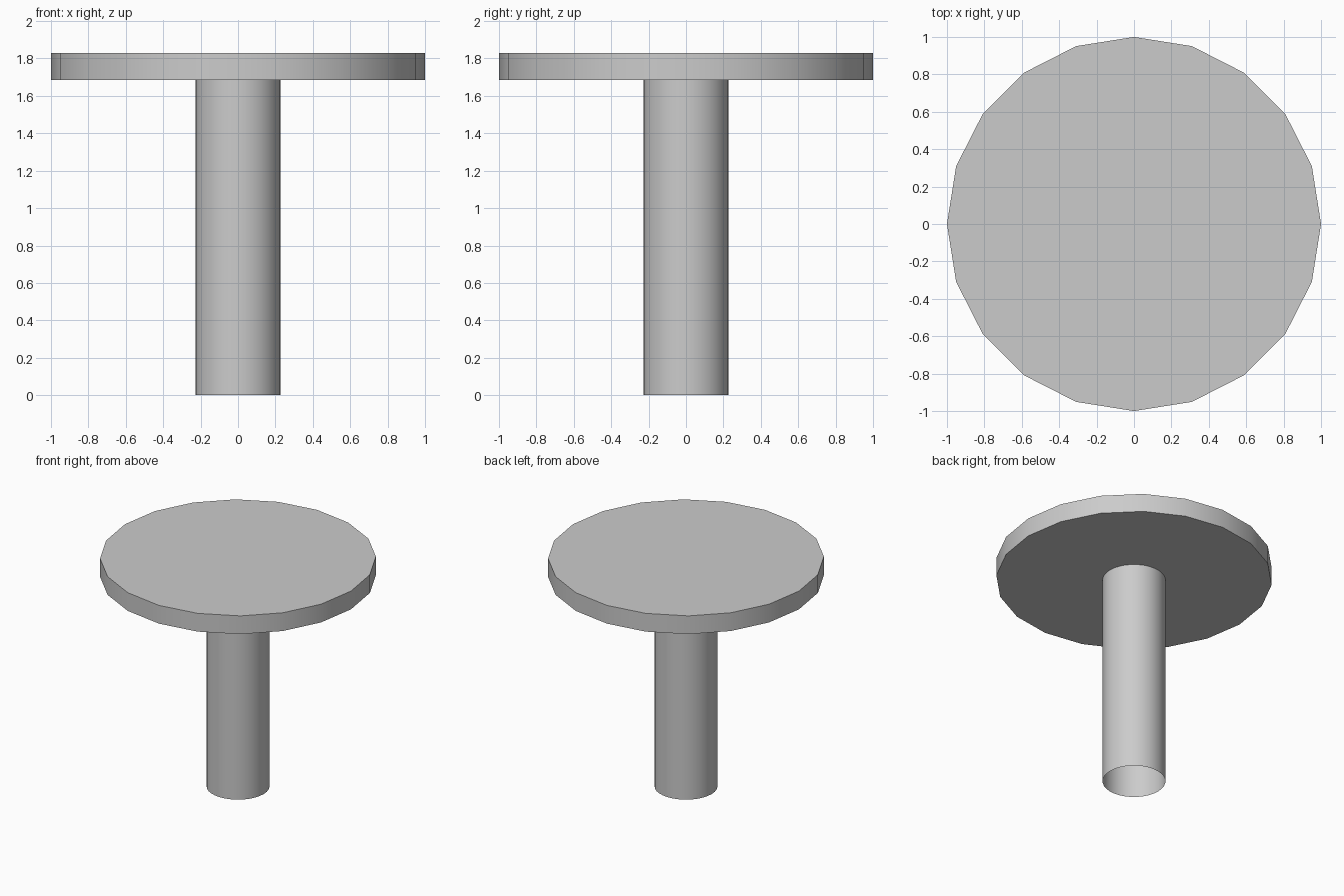
import bpy
import math

if "Cube" in bpy.data.objects:
    bpy.data.objects.remove(bpy.data.objects["Cube"])


def cylinder(name, sides, radius, z0, z1, caps):
    bpy.ops.mesh.primitive_cylinder_add(
        vertices=sides, radius=radius, depth=z1 - z0,
        end_fill_type=caps, location=(0, 0, (z0 + z1) / 2))
    obj = bpy.context.object
    obj.name = name
    bpy.ops.object.shade_smooth_by_angle(angle=math.radians(30))
    return obj


# Round top with 20 sides
cylinder("table_top", 20, 1.0, 1.684, 1.83, 'NGON')

# Hollow column, open at the foot
cylinder("column", 32, 0.228, 0.0, 1.684, 'NOTHING')
